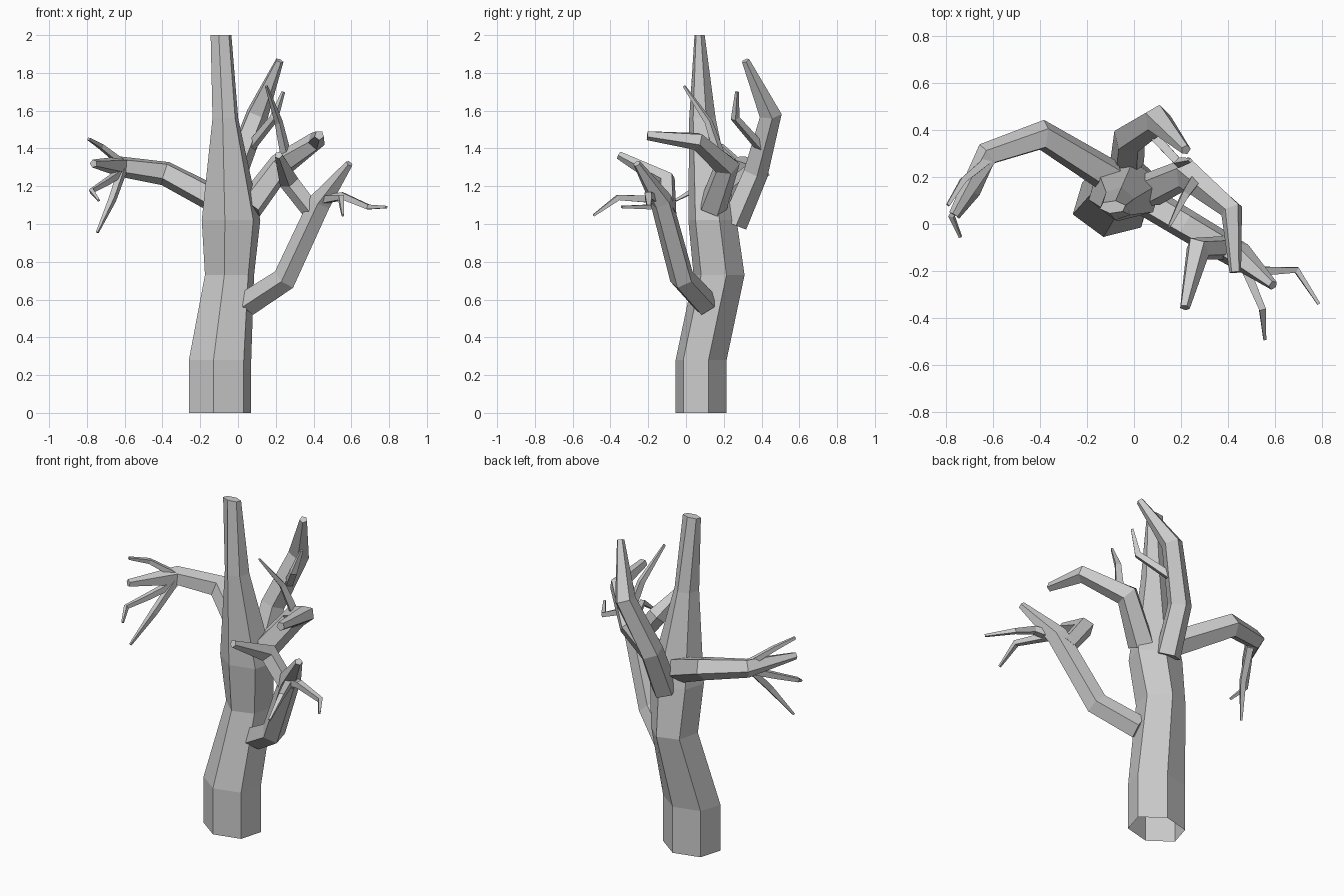
import bpy, bmesh, math
from mathutils import Vector


def skin(name, rings, cap_start=True):
    """Join rings of points into a flat-shaded tube."""
    bm = bmesh.new()
    loops = [[bm.verts.new(p) for p in ring] for ring in rings]
    n = len(loops[0])
    for a, b in zip(loops, loops[1:]):
        for i in range(n):
            j = (i + 1) % n
            bm.faces.new((a[i], a[j], b[j], b[i]))
    bm.faces.new(loops[-1])
    if cap_start:
        bm.faces.new(loops[0][::-1])
    bmesh.ops.recalc_face_normals(bm, faces=bm.faces)
    me = bpy.data.meshes.new(name)
    bm.to_mesh(me)
    bm.free()
    ob = bpy.data.objects.new(name, me)
    bpy.context.collection.objects.link(ob)
    return ob


def limb(name, nodes, sides=5):
    """Tapered, mitred tube through nodes of (x, y, z, radius)."""
    pts = [Vector(p[:3]) for p in nodes]
    dirs = [(b - a).normalized() for a, b in zip(pts, pts[1:])]
    side = dirs[0].cross(Vector((0, 0, 1))).normalized()
    rings = []
    for k, p in enumerate(pts):
        d0, d1 = dirs[max(k - 1, 0)], dirs[min(k, len(dirs) - 1)]
        t = (d0 + d1).normalized()
        side = (side - t * side.dot(t)).normalized()
        up = side.cross(t)
        r = nodes[k][3]
        rings.append([p + r * (math.cos(a) * up + math.sin(a) * side)
                      for a in (2 * math.pi * (i + 0.5) / sides for i in range(sides))])
    return skin(name, rings)


# Trunk: skewed hexagon swept upward, open at the bottom
half = [(-0.21, -1.0), (0.76, -0.7), (1.0, 0.29)]
hexagon = half + [(-x, -y) for x, y in half]
trunk = [  # centre x, y, z, half width, half depth
    (-0.095, 0.08, 0.0, 0.165, 0.135),
    (-0.095, 0.08, 0.28, 0.165, 0.135),
    (-0.045, 0.175, 0.73, 0.13, 0.135),
    (-0.037, 0.14, 1.02, 0.155, 0.128),
    (-0.067, 0.087, 1.56, 0.068, 0.07),
    (-0.09, 0.072, 2.0, 0.055, 0.027),
]
skin("trunk", [[(cx + rx * x, cy + ry * y, z) for x, y in hexagon]
               for cx, cy, z, rx, ry in trunk], cap_start=False)

# Main branches
limb("left_branch", [(-0.10, 0.20, 1.12, 0.075), (-0.385, 0.375, 1.27, 0.068),
                     (-0.62, 0.295, 1.305, 0.056), (-0.765, 0.04, 1.32, 0.022)])
limb("back_branch", [(-0.03, 0.25, 1.0, 0.075), (-0.02, 0.365, 1.27, 0.07),
                     (0.10, 0.445, 1.58, 0.062), (0.22, 0.315, 1.865, 0.022)])
limb("low_right_branch", [(0.05, 0.10, 0.58, 0.07), (0.25, -0.02, 0.71, 0.068),
                          (0.44, -0.13, 1.12, 0.062), (0.59, -0.26, 1.32, 0.021)])
limb("upper_right_branch", [(0.06, 0.14, 1.09, 0.078), (0.225, 0.215, 1.31, 0.07),
                            (0.415, 0.06, 1.44, 0.05), (0.43, -0.205, 1.47, 0.026)])
limb("low_right_fork", [(0.40, -0.10, 1.06, 0.052), (0.27, -0.105, 1.23, 0.056),
                        (0.215, -0.355, 1.365, 0.022)])

# Twigs at the branch ends
twigs = {
    "left_twig_upper": [(-0.61, 0.28, 1.32, 0.024), (-0.725, 0.185, 1.41, 0.018),
                        (-0.79, 0.08, 1.45, 0.01)],
    "left_twig_middle": [(-0.61, 0.27, 1.28, 0.026), (-0.70, 0.14, 1.22, 0.022),
                         (-0.775, 0.035, 1.175, 0.016), (-0.737, -0.055, 1.125, 0.008)],
    "left_twig_lower": [(-0.61, 0.27, 1.29, 0.026), (-0.665, 0.14, 1.13, 0.022),
                        (-0.745, 0.03, 0.955, 0.008)],
    "back_twig": [(0.06, 0.40, 1.40, 0.028), (0.19, 0.26, 1.56, 0.024),
                  (0.24, 0.27, 1.70, 0.01)],
    "upper_right_twig": [(0.255, 0.18, 1.36, 0.03), (0.215, 0.12, 1.54, 0.022),
                         (0.15, -0.01, 1.73, 0.008)],
    "low_right_twig_outer": [(0.45, -0.16, 1.13, 0.03), (0.55, -0.20, 1.15, 0.026),
                             (0.69, -0.195, 1.09, 0.018), (0.785, -0.34, 1.09, 0.009)],
    "low_right_twig_front": [(0.46, -0.16, 1.13, 0.028), (0.545, -0.36, 1.14, 0.02),
                             (0.555, -0.49, 1.045, 0.008)],
}
for name, nodes in twigs.items():
    limb(name, nodes, sides=4)
